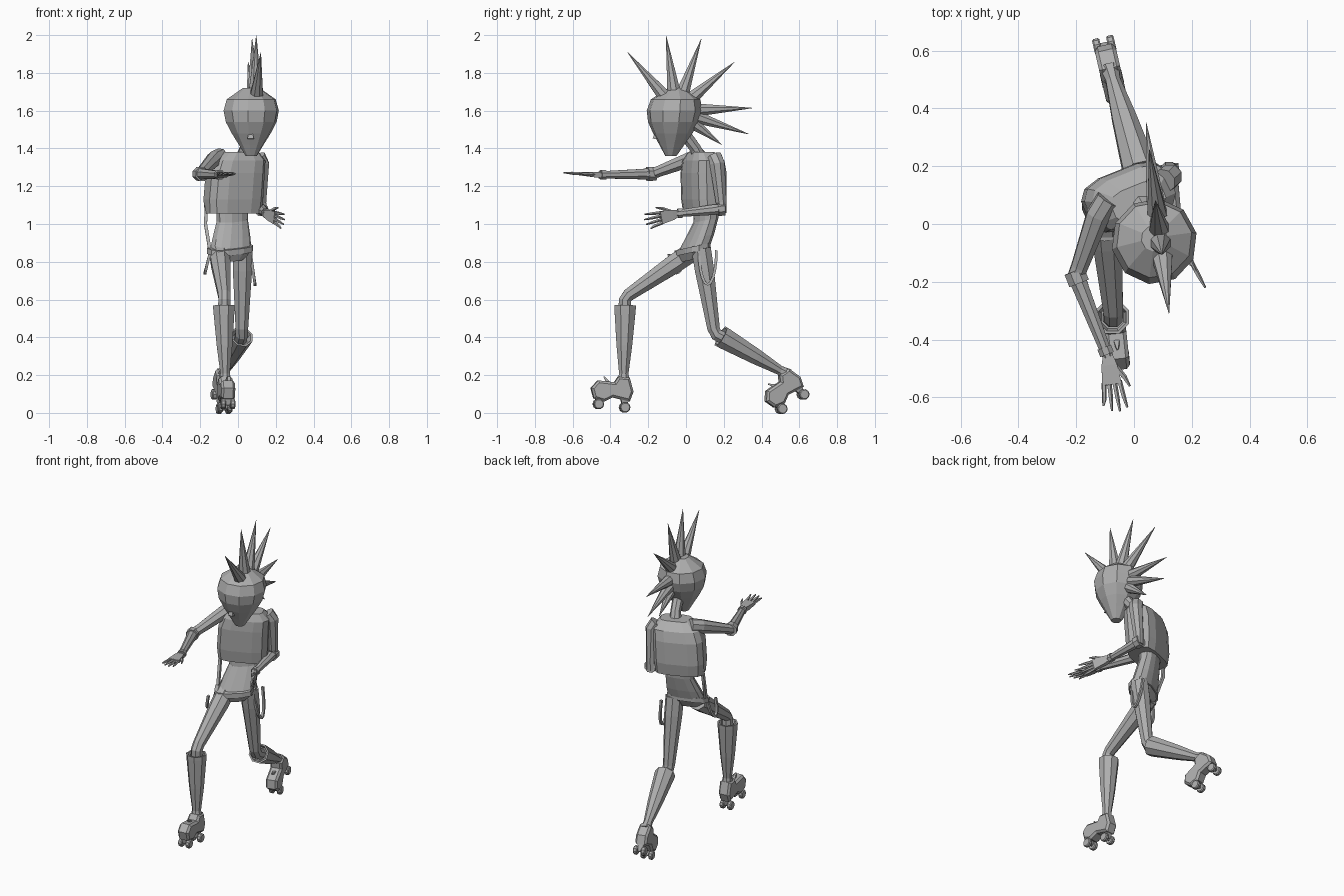
import bpy
import bmesh
from math import sin, cos, pi, radians, copysign
from mathutils import Vector, Matrix

default_cube = bpy.data.objects.get("Cube")
if default_cube:
    bpy.data.objects.remove(default_cube)

grey = bpy.data.materials.new("plain_grey")
grey.use_nodes = True
grey.diffuse_color = (.42, .42, .42, 1)
grey.node_tree.nodes["Principled BSDF"].inputs["Base Color"].default_value = grey.diffuse_color


def finish(name, bm, place=Matrix()):
    bmesh.ops.recalc_face_normals(bm, faces=bm.faces)
    mesh = bpy.data.meshes.new(name)
    bm.to_mesh(mesh)
    bm.free()
    mesh.materials.append(grey)
    part = bpy.data.objects.new(name, mesh)
    part.matrix_world = place
    bpy.context.collection.objects.link(part)


def skin(name, rings, place=Matrix()):
    """Bridge rings of points and cap both ends."""
    bm = bmesh.new()
    loops = [[bm.verts.new(point) for point in ring] for ring in rings]
    for lower, upper in zip(loops, loops[1:]):
        for i in range(len(lower)):
            bm.faces.new((lower[i - 1], lower[i], upper[i], upper[i - 1]))
    bm.faces.new(loops[0])
    bm.faces.new(loops[-1])
    finish(name, bm, place)


def circle(sides):
    angles = [2 * pi * (k + .5) / sides for k in range(sides)]
    return [(cos(angle), sin(angle)) for angle in angles]


def tube(name, path, radii, sides=8, axis=None, place=Matrix()):
    """Rings of the given radii along a path."""
    path = [Vector(point) for point in path]
    whole = path[-1] - path[0]
    side = min(Matrix.Identity(3), key=lambda direction: abs(direction.dot(whole)))
    rings = []
    for i, (centre, radius) in enumerate(zip(path, radii)):
        along = axis or path[min(i + 1, len(path) - 1)] - path[max(i - 1, 0)]
        u = along.cross(side).normalized()
        v = along.cross(u).normalized()
        rings.append([centre + (u * c + v * s) * radius for c, s in circle(sides)])
    skin(name, rings, place)


def band(name, start, end, begin, finish_at, radius):
    """Short cuff around part of a straight limb."""
    tube(name, [start.lerp(end, begin), start.lerp(end, finish_at)], [radius, radius])


def loft(name, rows, sides=12, yaw=0, power=1, slope=0):
    """Stack of squarish sections, each given by centre, width and depth."""
    turn = Matrix.Rotation(radians(yaw), 3, "Z")
    rings = []
    for centre, width, depth in rows:
        ring = []
        for c, s in circle(sides):
            point = turn @ Vector((copysign(abs(c) ** power, c) * width,
                                   copysign(abs(s) ** power, s) * depth, 0))
            point.z = slope * point.y
            ring.append(point + Vector(centre))
        rings.append(ring)
    skin(name, rings)


# Head: evenly spaced rings leaning forward to the chin
head_radii = [.03, .067, .105, .137, .149, .132, .045]
loft("head", [((.07, -.08 + .005 * k, 1.36 + .06 * k), radius, radius)
              for k, radius in enumerate(head_radii)], sides=10, yaw=-7)
tube("nose", [(.067, -.15, 1.52), (.067, -.16, 1.45)], [.003, .024], sides=4)
tube("neck", [(.02, .08, 1.33), (.04, .05, 1.4), (.06, -.01, 1.48)], [.042, .032, .034])

# Fan of hair spikes in a slightly turned plane
for angle in (130, 98, 71, 40, 2, -18, -37):
    y, z = cos(radians(angle)), sin(radians(angle))
    reach = .3 if angle < -20 else .402
    direction = Vector((-.12 * y, y, z))
    root = Vector((.09, -.05, 1.6))
    tube("hair_spike", [root + direction * .1, root + direction * reach], [.038, .001])

# Shirt, waist and belt, with the shoulders and hips turned
loft("shirt", [((-.025, .095, 1.055), .15, .085), ((-.025, .095, 1.13), .156, .097),
               ((-.015, .093, 1.27), .154, .1), ((0, .092, 1.335), .143, .09),
               ((.015, .08, 1.38), .095, .055)], yaw=22, power=.6)
loft("waist", [((-.03, .11, 1.08), .09, .055), ((-.03, .105, 1.02), .086, .054),
               ((-.035, .07, .93), .105, .062), ((-.04, .035, .85), .118, .066),
               ((-.04, .03, .81), .075, .045)], yaw=28, power=.8, slope=.2)
loft("belt", [((-.042, .035, height), .127, .072) for height in (.85, .88)],
     yaw=28, power=.75, slope=.22)

# Braces hanging in loops from the belt
for name, top, half, drop, outward in (
        ("left_brace", Vector((.065, .115, .86)), .046, .18, .025),
        ("right_brace", Vector((-.15, -.05, .84)), .04, .1, -.025)):
    arc = [pi * k / 10 for k in range(11)]
    tube(name, [top + Vector((outward * sin(a), -half * cos(a), -drop * sin(a))) for a in arc],
         [.01] * len(arc), sides=4)
tube("side_strap", [(-.165, .08, 1.15), (-.172, .06, 1), (-.15, .01, .87)],
     [.012, .012, .012], sides=4)


def boot(name, top, ankle):
    """Tapered boot leg with a hollow cuff."""
    stops = [.09, 0, 0, .06, .55, .93, 1.06]
    radii = [.042, .052, .062, .061, .045, .027, .036]
    tube(name, [top.lerp(ankle, stop) for stop in stops], radii, axis=ankle - top)


# Shoe outline in the side plane, relative to the ankle
shoe_outline = [(.03, .005), (.05, -.07), (.03, -.122), (-.06, -.1), (-.105, -.122),
                (-.16, -.105), (-.175, -.05), (-.137, -.01), (-.05, -.02), (-.03, .01)]


def skate(name, ankle, yaw, pitch):
    """Skate shoe with trucks and two pairs of wheels."""
    place = (Matrix.Translation(ankle) @ Matrix.Rotation(radians(yaw), 4, "Z")
             @ Matrix.Rotation(radians(pitch), 4, "X"))
    width = .074
    bm = bmesh.new()
    sole = bm.faces.new([bm.verts.new((-width / 2, y, z)) for y, z in shoe_outline])
    extruded = bmesh.ops.extrude_face_region(bm, geom=[sole])["geom"]
    moved = [item for item in extruded if isinstance(item, bmesh.types.BMVert)]
    bmesh.ops.translate(bm, vec=(width, 0, 0), verts=moved)
    rims = [edge for edge in bm.edges
            if abs(edge.verts[0].co.x - edge.verts[1].co.x) < .001]
    bmesh.ops.bevel(bm, geom=rims, offset=.012, segments=1, affect="EDGES")
    finish(name + "_shoe", bm, place)
    tube(name + "_tongue", [(0, -.075, -.03), (0, -.105, .01)], [.016, .004],
         sides=4, place=place)
    for end, y, z in (("heel", .005, -.153), ("toe", -.135, -.135)):
        tube(f"{name}_{end}_truck", [(0, y, z + .06), (0, y, z)], [.035, .016],
             sides=4, place=place)
        tube(f"{name}_{end}_axle", [(-.025, y, z), (.025, y, z)], [.009, .009],
             sides=6, place=place)
        for side in (-1, 1):
            tube(f"{name}_{end}_wheel", [(side * x, y, z) for x in (.012, .017, .033, .038)],
                 [.023, .028, .028, .023], sides=10, place=place)


def leg(name, hip, knee, cuff, ankle, yaw, pitch):
    """Thigh, knee, boot and skate."""
    hip, knee, cuff, ankle = map(Vector, (hip, knee, cuff, ankle))
    path = [hip, hip.lerp(knee, .25), knee.lerp(hip, .06),
            knee.lerp(cuff, .3), cuff.lerp(ankle, .12)]
    tube(name + "_leg", path, [.056, .055, .036, .035, .036])
    boot(name + "_boot", cuff, ankle)
    skate(name + "_skate", ankle, yaw, pitch)


leg("right", (-.098, .02, .845), (-.07, -.325, .61), (-.075, -.322, .57),
    (-.068, -.33, .182), yaw=6, pitch=0)
leg("left", (.025, .08, .87), (.02, .15, .42), (.02, .185, .405),
    (-.08, .52, .212), yaw=13, pitch=40)


def hand(name, wrist, tip, thumb_side):
    """Flat palm, four spread fingers and a thumb."""
    reach = tip - wrist
    forward = reach.normalized()
    across = (thumb_side - forward * thumb_side.dot(forward)).normalized()
    up = forward.cross(across)

    def spot(along, sideways):
        return wrist + reach * along + across * sideways

    corners = ((-1, -1), (1, -1), (1, 1), (-1, 1))
    skin(name + "_palm", [[spot(along, s * half) + up * t * thick for s, t in corners]
                          for along, half, thick in ((-.06, .015, .015), (.15, .027, .014),
                                                     (.5, .034, .009))])
    for i, length in enumerate((.86, .97, 1, .95)):
        offset = .018 * (i - 1.5)
        tube(name + "_finger", [spot(.45, offset), spot(.75, offset * 1.25),
                                spot(length, offset * 1.5)], [.009, .008, .004], sides=5)
    tube(name + "_thumb", [spot(.15, .015), spot(.4, .046), spot(.58, .06)],
         [.012, .009, .004], sides=5)


def arm(name, collar, shoulder, elbow, wrist, tip, thumb_side):
    """Sleeve, forearm, elbow cuff, wrist band and hand."""
    joints = [Vector(joint) for joint in (collar, shoulder, elbow, wrist, tip)]
    collar, shoulder, elbow, wrist, tip = joints
    path = [collar, shoulder, elbow.lerp(shoulder, .15), elbow, elbow.lerp(wrist, .17), wrist]
    tube(name + "_arm", path, [.043, .043, .031, .034, .03, .02])
    band(name + "_elbow_cuff", elbow, wrist, -.06, .09, .039)
    band(name + "_wrist_band", elbow, wrist, .88, .97, .027)
    hand(name + "_hand", wrist, tip, Vector(thumb_side))


arm("right", (-.09, .085, 1.36), (-.125, .03, 1.345), (-.2, -.18, 1.265),
    (-.09, -.46, 1.26), (-.062, -.65, 1.272), thumb_side=(1, 0, 0))
arm("left", (.105, .15, 1.355), (.125, .165, 1.32), (.12, .19, 1.08),
    (.152, -.05, 1.055), (.245, -.218, 1.01), thumb_side=(0, 0, 1))
